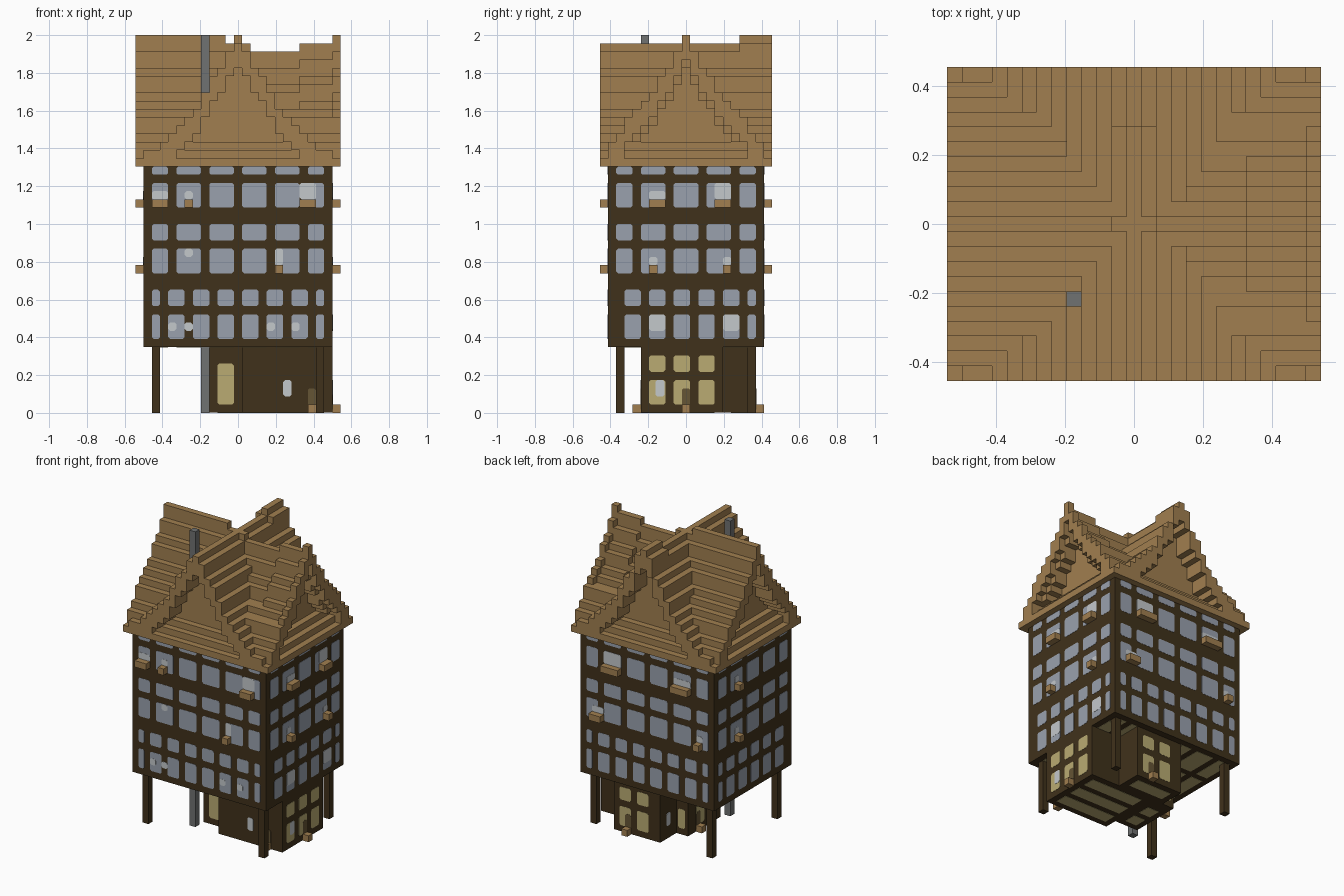
import bpy, bmesh
from mathutils import Vector

cube = bpy.data.objects.get("Cube")
if cube:
    bpy.data.objects.remove(cube, do_unlink=True)

U = 2 / 46                      # one building block
HALF_X, HALF_Y = 11.5, 9.5      # half size of the upper storeys, in blocks


def material(name, rgb):
    mat = bpy.data.materials.new(name)
    mat.use_nodes = True
    mat.diffuse_color = (*rgb, 1)
    mat.node_tree.nodes["Principled BSDF"].inputs["Base Color"].default_value = (*rgb, 1)
    return mat


TIMBER = material("dark timber", (.051, .031, .011))
SHINGLE = material("tan wood", (.355, .212, .08))
GLASS = material("blue grey glass", (.32, .355, .42))
BRIGHT = material("pale glass", (.55, .58, .6))
LAMPLIT = material("warm yellow glass", (.49, .41, .17))
DOOR = material("olive door", (.13, .09, .035))
STONE = material("grey stone", (.16, .168, .168))


def finish(name, bm, mat):
    bmesh.ops.recalc_face_normals(bm, faces=bm.faces)
    mesh = bpy.data.meshes.new(name)
    bm.to_mesh(mesh)
    bm.free()
    mesh.materials.append(mat)
    obj = bpy.data.objects.new(name, mesh)
    bpy.context.collection.objects.link(obj)


def add_box(bm, lo, hi):
    """Box between two corners given in blocks."""
    lo, hi = Vector(lo) * U, Vector(hi) * U
    verts = bmesh.ops.create_cube(bm, size=1)["verts"]
    for v in verts:
        v.co = (lo + hi) / 2 + Vector(c * s for c, s in zip(v.co, hi - lo))


def boxes(name, mat, items):
    bm = bmesh.new()
    for lo, hi in items:
        add_box(bm, lo, hi)
    finish(name, bm, mat)


def on_side(side, a, out, z):
    """Point on a wall: a runs along it, out is its distance from the centre."""
    return {"front": (a, -out, z), "back": (a, out, z),
            "left": (out, a, z), "right": (-out, a, z)}[side]


def add_panel(bm, side, wall, a0, a1, z0, z1, thick=.03, cut=.22):
    """Thin wall panel with clipped corners."""
    outline = [(a0 + cut, z0), (a1 - cut, z0), (a1, z0 + cut), (a1, z1 - cut),
               (a1 - cut, z1), (a0 + cut, z1), (a0, z1 - cut), (a0, z0 + cut)]
    rings = [[bm.verts.new(Vector(on_side(side, a, wall + d, z)) * U) for a, z in outline]
             for d in (-.02, thick)]
    for ring in rings:
        bm.faces.new(ring)
    for k in range(len(outline)):
        n = (k + 1) % len(outline)
        bm.faces.new((rings[0][k], rings[0][n], rings[1][n], rings[1][k]))


def panels(name, mat, items, **options):
    bm = bmesh.new()
    for item in items:
        add_panel(bm, *item, **options)
    finish(name, bm, mat)


# Upper storeys, corner posts and chimney
boxes("upper_storeys", TIMBER, [((-HALF_X, -HALF_Y, 8), (HALF_X, HALF_Y, 30))])
boxes("corner_posts", TIMBER,
      [((x - .5, y - .5, 0), (x + .5, y + .5, 8)) for x in (-10, 10) for y in (-8, 8)])
boxes("chimney", STONE, [((-4.5, -5.5, 0), (-3.5, -4.5, 46))])

# Ground floor: main room, side room and rear room
rooms = [((.5, -5.5, .04), (11.5, 4.5, 8)),
         ((-3.5, -3.5, .04), (.5, 4.5, 8)),
         ((-1.5, 4.5, .04), (6.5, 8.5, 8))]
boxes("ground_floor", TIMBER, rooms)


# Window columns for each pair of walls
def columns(start, width, count):
    return [(start + k * (width + 1), start + k * (width + 1) + width) for k in range(count)]


wide_x = [(-10.5, -8.5)] + columns(-7.5, 3, 4) + [(8.5, 10.5)]
slim_x = [(-10.5, -9.5)] + columns(-8.5, 2, 6) + [(9.5, 10.5)]
wide_y = [(-8.5, -6.5)] + columns(-5.5, 3, 3) + [(6.5, 8.5)]
slim_y = columns(-7.5, 2, 5) + [(7.5, 8.5)]
upper_rows = [(29, 30), (25, 28), (21, 23), (17, 20)]
lower_rows = [(13, 15), (9, 12)]

glass = []
for side, wall, wide, slim in (("front", HALF_Y, wide_x, slim_x), ("back", HALF_Y, wide_x, slim_x),
                               ("left", HALF_X, wide_y, slim_y), ("right", HALF_X, wide_y, slim_y)):
    for cols, rows in ((wide, upper_rows), (slim, lower_rows)):
        glass += [(side, wall, a, b, z0, z1) for a, b in cols for z0, z1 in rows]
panels("upper_windows", GLASS, glass)

# Window boxes: side, extent, height, and height of the pale pane above
ledges = [("front", -10.5, -8.5, 25, 1), ("front", -6.5, -5.5, 25, 1),
          ("front", 7.5, 9.5, 25, 2), ("front", 4.5, 5.5, 17, 2),
          ("left", -4.5, -2.5, 25, 1), ("left", 3.5, 5.5, 25, 2),
          ("left", -4.5, -3.5, 17, 1), ("left", 4.5, 5.5, 17, 1),
          ("back", 4.5, 7.5, 25, 2), ("back", -7.5, -4.5, 25, 1),
          ("back", 7.5, 9.5, 17, 1), ("back", -9.5, -8.5, 17, 1),
          ("right", 3.5, 4.5, 25, 1), ("right", 3.5, 4.5, 17, 1)]
wall_of = {"front": HALF_Y, "back": HALF_Y, "left": HALF_X, "right": HALF_X}


def ledge_box(side, a, b, z, wall):
    p, q = on_side(side, a, wall, z), on_side(side, b, wall + 1, z + 1)
    return tuple(map(min, p, q)), tuple(map(max, p, q))


boxes("window_boxes", SHINGLE, [ledge_box(*item[:4], wall_of[item[0]]) for item in ledges])
pale = [(s, wall_of[s], a, b, z + 1, z + 1 + h) for s, a, b, z, h in ledges]
pale += [("front", HALF_Y, a, a + 1, 10, 11) for a in (-8.5, -6.5, 3.5, 6.5)]
pale += [("front", HALF_Y, -6.5, -5.5, 19, 20),
         ("left", HALF_X, -4.5, -2.5, 10, 12), ("left", HALF_X, 4.5, 6.5, 10, 12),
         ("left", 11.5, -3.7, -2.6, 2, 4),
         ("front", 5.5, 5.5, 6.5, 2, 4), ("right", 1.5, 6, 7, 2, 4)]
panels("pale_panes", BRIGHT, pale, thick=.06)

# Ground floor windows
tall_short = [(1, 4), (5, 7)]
warm = [("left", 11.5, a, a + 2, *row) for a in (-4.5, -1.5, 1.5) for row in tall_short]
warm += [("back", 8.5, a, a + 2, *row) for a in (.5, 3.5) for row in tall_short]
warm += [("right", 3.5, a, a + 2, *row) for a in (-2.5, .5) for row in tall_short]
warm += [("front", 3.5, -2.5, -.5, 1, 6), ("back", 4.5, -3, -1.8, 1, 4)]
panels("ground_windows", LAMPLIT, warm)

# Doors and their steps
doors = [("front", 8.5, 5.5), ("left", -.5, 11.5), ("back", 3.5, 8.5), ("right", 1.5, 3.5)]
panels("doors", DOOR, [(s, w, a, a + 1, .2, 3) for s, a, w in doors], thick=.06)
boxes("door_steps", SHINGLE, [ledge_box(s, a, a + 1, 0, w) for s, a, w in doors])

# Panels between the beams underneath
under = [((a, -8.5 + 6 * k, 7.97), (b, -3.5 + 6 * k, 8)) for a, b in wide_x for k in range(3)]
for lo, hi in rooms:
    under += [((lo[0] + 1, y, 0), (hi[0] - 1, y + 2, .05))
              for y in (lo[1] + 1 + 3 * k for k in range(int(hi[1] - lo[1]) // 3))]
boxes("underside_panels", LAMPLIT, under)

# Roof: two crossing stepped gables with sagging ridges
NX, NY, EAVE = 25, 21, 30
slope_x = [46, 44, 42, 41, 39, 38, 37, 36, 34, 33, 31]
slope_y = [45, 44, 42, 41, 39, 37, 36, 35, 34, 33, 32, 32, 31]


def roof_top(i, j):
    dx, dy = abs(i - NX // 2), abs(j - NY // 2)
    sag = 0
    if dy <= 6 and 10 < i < NX - 1:
        sag = 2 if 13 < i < 20 and dy <= 4 else 1
    lift = 1 if j >= 17 and dx <= 1 else 0
    return max(slope_x[dy] - sag, slope_y[dx] + lift)


def gable_setback(z):
    return min(3, z - EAVE)


cells = set()
for i in range(NX):
    for j in range(NY):
        top, inset = roof_top(i, j), min(i, NX - 1 - i, j, NY - 1 - j)
        for z in range(EAVE, top):
            if z >= top - 3 or inset >= gable_setback(z):
                cells.add((i, j, z))

bm = bmesh.new()
corners = {}


def corner(p):
    if p not in corners:
        corners[p] = bm.verts.new(((p[0] - NX / 2) * U, (p[1] - NY / 2) * U, p[2] * U))
    return corners[p]


# Keep only the outer skin of the blocks
for cell in cells:
    for axis in range(3):
        for step in (0, 1):
            near = list(cell)
            near[axis] += 2 * step - 1
            if tuple(near) in cells:
                continue
            quad = []
            for s, t in ((0, 0), (1, 0), (1, 1), (0, 1)):
                p = list(cell)
                p[axis] += step
                p[(axis + 1) % 3] += s
                p[(axis + 2) % 3] += t
                quad.append(corner(tuple(p)))
            bm.faces.new(quad if step else quad[::-1])
bmesh.ops.dissolve_limit(bm, angle_limit=.01, verts=bm.verts, edges=bm.edges)
finish("stepped_roof", bm, SHINGLE)
